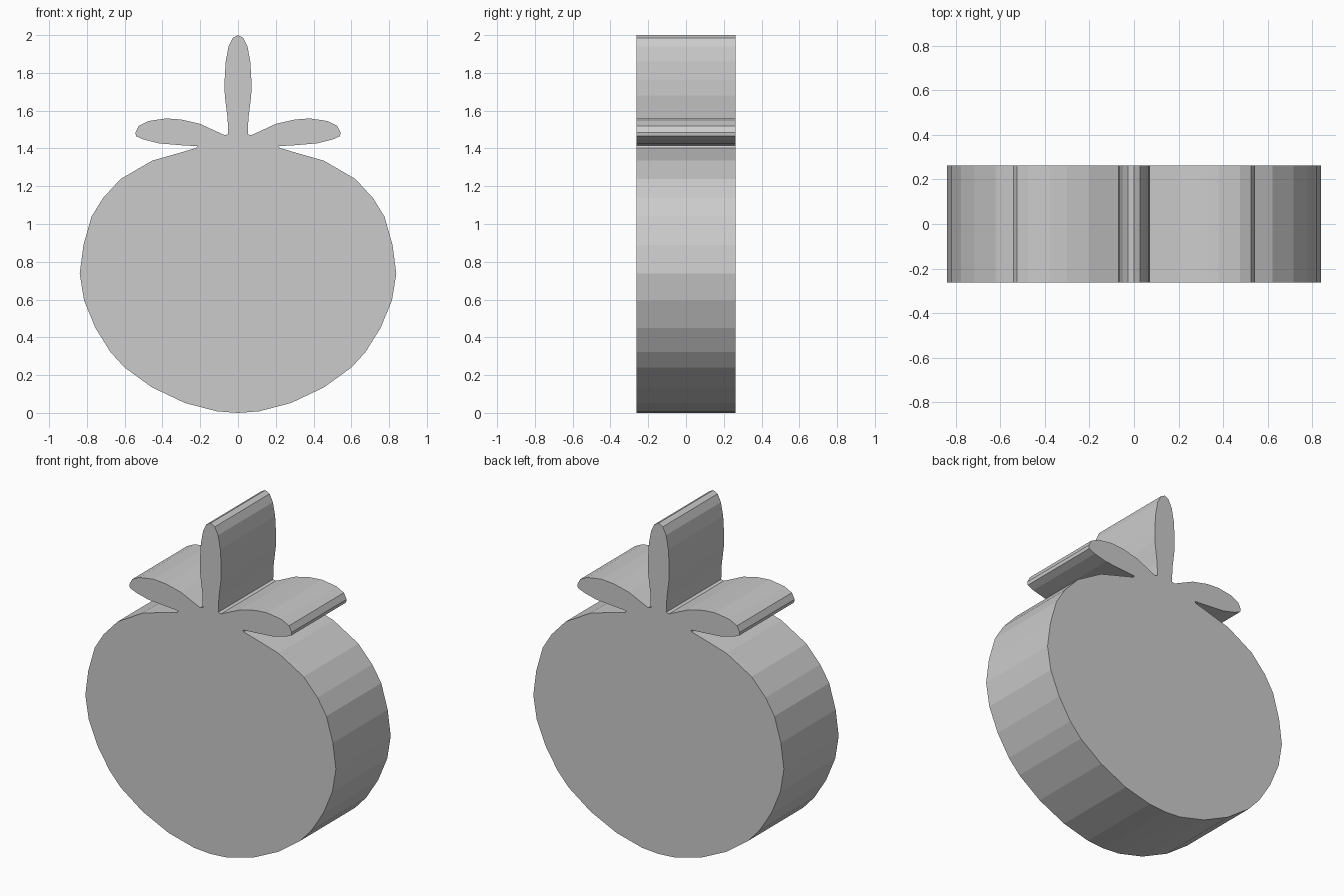
import bpy, bmesh

HALF_DEPTH = 0.262

# Right half of the silhouette (x, z), from bottom centre to top centre
body = [(0, 0), (0.11, 0.008), (0.28, 0.052), (0.455, 0.135), (0.60, 0.24),
        (0.675, 0.322), (0.755, 0.45), (0.815, 0.595), (0.838, 0.737),
        (0.818, 0.89), (0.775, 1.04), (0.715, 1.137), (0.622, 1.238),
        (0.455, 1.335), (0.222, 1.402)]
side_leaf = [(0.215, 1.412), (0.30, 1.417), (0.42, 1.427), (0.50, 1.447),
             (0.54, 1.465), (0.543, 1.485), (0.525, 1.52), (0.475, 1.545),
             (0.38, 1.559), (0.30, 1.553), (0.20, 1.53), (0.12, 1.493),
             (0.07, 1.47), (0.052, 1.475)]
top_leaf = [(0.055, 1.56), (0.07, 1.68), (0.071, 1.76), (0.065, 1.86),
            (0.05, 1.94), (0.028, 1.985), (0, 2.0)]

# Mirror the half to close the outline
half = body + side_leaf + top_leaf
outline = half + [(-x, z) for x, z in reversed(half[1:-1])]

# Extrude the outline through the depth
bm = bmesh.new()
face = bm.faces.new([bm.verts.new((x, -HALF_DEPTH, z)) for x, z in outline])
extruded = bmesh.ops.extrude_face_region(bm, geom=[face], use_keep_orig=True)
moved = [g for g in extruded["geom"] if isinstance(g, bmesh.types.BMVert)]
bmesh.ops.translate(bm, verts=moved, vec=(0, 2 * HALF_DEPTH, 0))
bmesh.ops.recalc_face_normals(bm, faces=bm.faces)

mesh = bpy.data.meshes.new("leafy_fruit")
bm.to_mesh(mesh)
bm.free()
bpy.context.collection.objects.link(bpy.data.objects.new("leafy_fruit", mesh))
